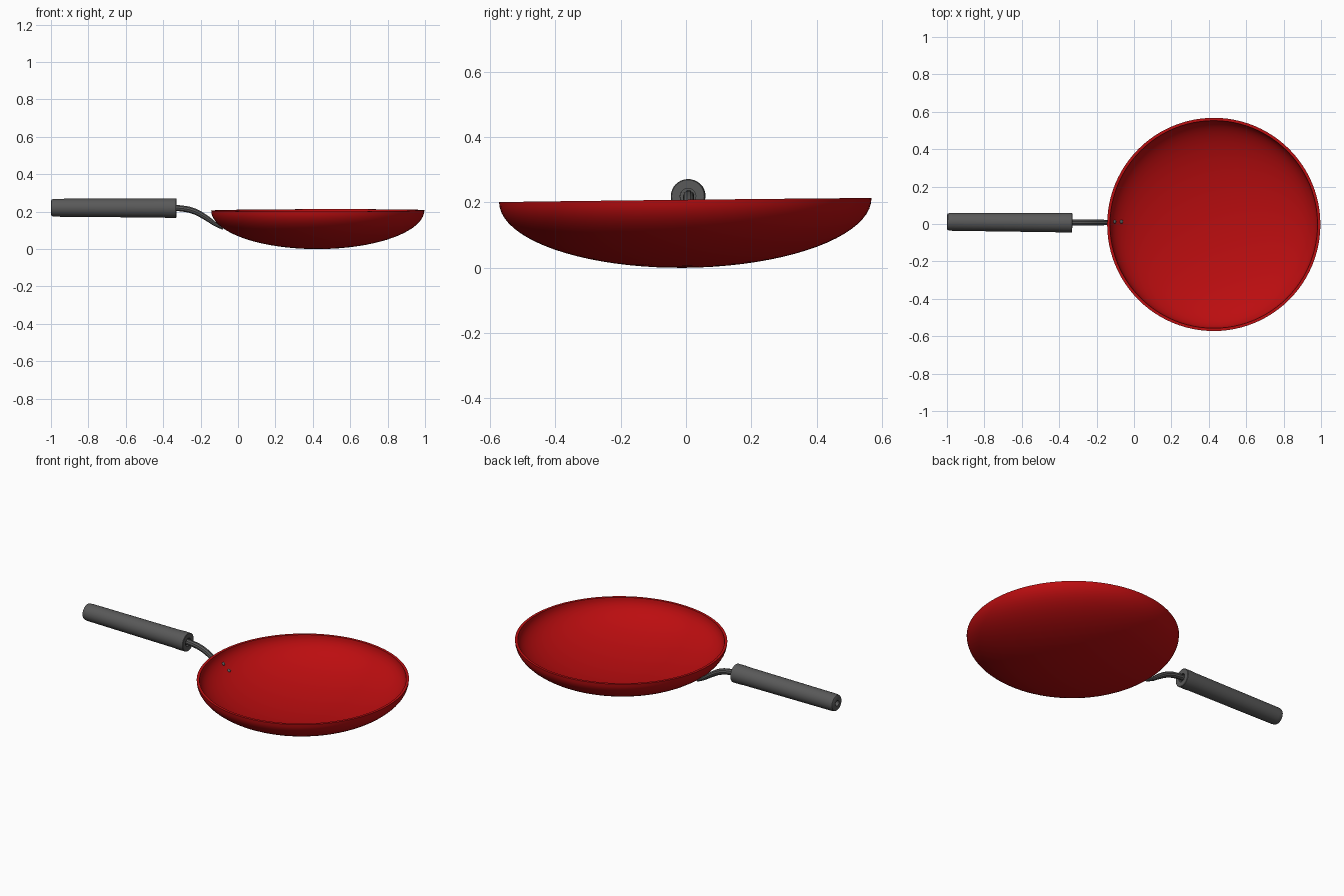
import bpy, bmesh, math
from mathutils import Vector, Matrix

cube = bpy.data.objects.get("Cube")
if cube:
    bpy.data.objects.remove(cube, do_unlink=True)


def material(name, rgb):
    m = bpy.data.materials.new(name)
    m.use_nodes = True
    m.diffuse_color = (*rgb, 1)
    m.node_tree.nodes["Principled BSDF"].inputs["Base Color"].default_value = (*rgb, 1)
    return m


red = material("red enamel", (0.5, 0.004, 0.005))
grey = material("dark grey", (0.1, 0.1, 0.1))


def finish(obj, mat, angle=35):
    obj.data.materials.clear()
    obj.data.materials.append(mat)
    bpy.ops.object.select_all(action="DESELECT")
    obj.select_set(True)
    bpy.context.view_layer.objects.active = obj
    bpy.ops.object.shade_smooth_by_angle(angle=math.radians(angle))
    return obj


def lathe(name, profile, steps, mat):
    """Spin (radius, height) points around z."""
    bm = bmesh.new()
    verts = [bm.verts.new((r, 0, z)) for r, z in profile]
    edges = [bm.edges.new(pair) for pair in zip(verts, verts[1:])]
    bmesh.ops.spin(bm, geom=verts + edges, cent=(0, 0, 0), axis=(0, 0, 1),
                   angle=math.tau, steps=steps, use_duplicate=False)
    bmesh.ops.remove_doubles(bm, verts=bm.verts, dist=0.0001)
    bmesh.ops.recalc_face_normals(bm, faces=bm.faces)
    mesh = bpy.data.meshes.new(name)
    bm.to_mesh(mesh)
    bm.free()
    obj = bpy.data.objects.new(name, mesh)
    bpy.context.collection.objects.link(obj)
    return finish(obj, mat)


# Pan bowl: squashed half sphere with an inner wall and a flat rim
RADIUS, DEPTH, WALL, RINGS = 0.57, 0.207, 0.015, 20
CENTRE = 0.427
angles = [i / RINGS * math.pi / 2 for i in range(RINGS + 1)]
outer = [(RADIUS * math.sin(a), DEPTH * (1 - math.cos(a))) for a in angles]
inner = [((RADIUS - WALL) * math.sin(a), DEPTH - (DEPTH - WALL) * math.cos(a))
         for a in reversed(angles)]
bowl = lathe("pan_bowl", outer + inner, 96, red)
bowl.location = (CENTRE, 0, 0)
bowl.rotation_euler = (0.011, -0.002, 0)

# Handle grip: slightly tapered, rounded tail, collar and a hanging hole
grip_profile = [(0, 0.03), (0.016, 0.03), (0.016, 0), (0.037, 0), (0.044, 0.004),
                (0.047, 0.014), (0.048, 0.03), (0.051, 0.6), (0.0525, 0.62),
                (0.0525, 0.668), (0.05, 0.67), (0.024, 0.67), (0.024, 0.655), (0, 0.655)]
grip = lathe("handle_grip", grip_profile, 32, grey)
start, end = Vector((-1, 0.012, 0.221)), Vector((-0.33, 0.006, 0.219))
grip.location = start
grip.rotation_euler = (end - start).to_track_quat("Z", "Y").to_euler()

# Handle rod: curved neck running down onto the bowl wall
curve = bpy.data.curves.new("handle_rod", "CURVE")
curve.dimensions = "3D"
curve.bevel_depth = 0.017
curve.bevel_resolution = 3
curve.resolution_u = 10
curve.use_fill_caps = True
path = [(-0.36, 0.22, 1), (-0.31, 0.218, 1), (-0.24, 0.204, 1),
        (-0.17, 0.167, 0.9), (-0.125, 0.135, 0.7), (-0.08, 0.108, 0.35)]
spline = curve.splines.new("BEZIER")
spline.bezier_points.add(len(path) - 1)
for point, (x, z, r) in zip(spline.bezier_points, path):
    point.co = (x, 0.008, z)
    point.radius = r
    point.handle_left_type = point.handle_right_type = "AUTO"
rod_curve = bpy.data.objects.new("handle_rod_curve", curve)
bpy.context.collection.objects.link(rod_curve)
rod_mesh = bpy.data.meshes.new_from_object(
    rod_curve.evaluated_get(bpy.context.evaluated_depsgraph_get()))
bpy.data.objects.remove(rod_curve, do_unlink=True)
rod = bpy.data.objects.new("handle_rod", rod_mesh)
bpy.context.collection.objects.link(rod)
finish(rod, grey)

# Rivets: small domes on the inner wall of the bowl
for i, x in enumerate((-0.103, -0.067)):
    a = math.asin((CENTRE - x) / (RADIUS - WALL))
    z = DEPTH - (DEPTH - WALL) * math.cos(a)
    normal = Vector((math.sin(a) / RADIUS, 0, math.cos(a) / DEPTH)).normalized()
    bpy.ops.mesh.primitive_uv_sphere_add(segments=12, ring_count=8, radius=0.01)
    rivet = bpy.context.object
    rivet.name = f"rivet_{i + 1}"
    rivet.data.transform(Matrix.Diagonal((1, 1, 0.7, 1)))
    rivet.location = (x, 0.012, z)
    rivet.rotation_euler = normal.to_track_quat("Z", "Y").to_euler()
    finish(rivet, grey)
